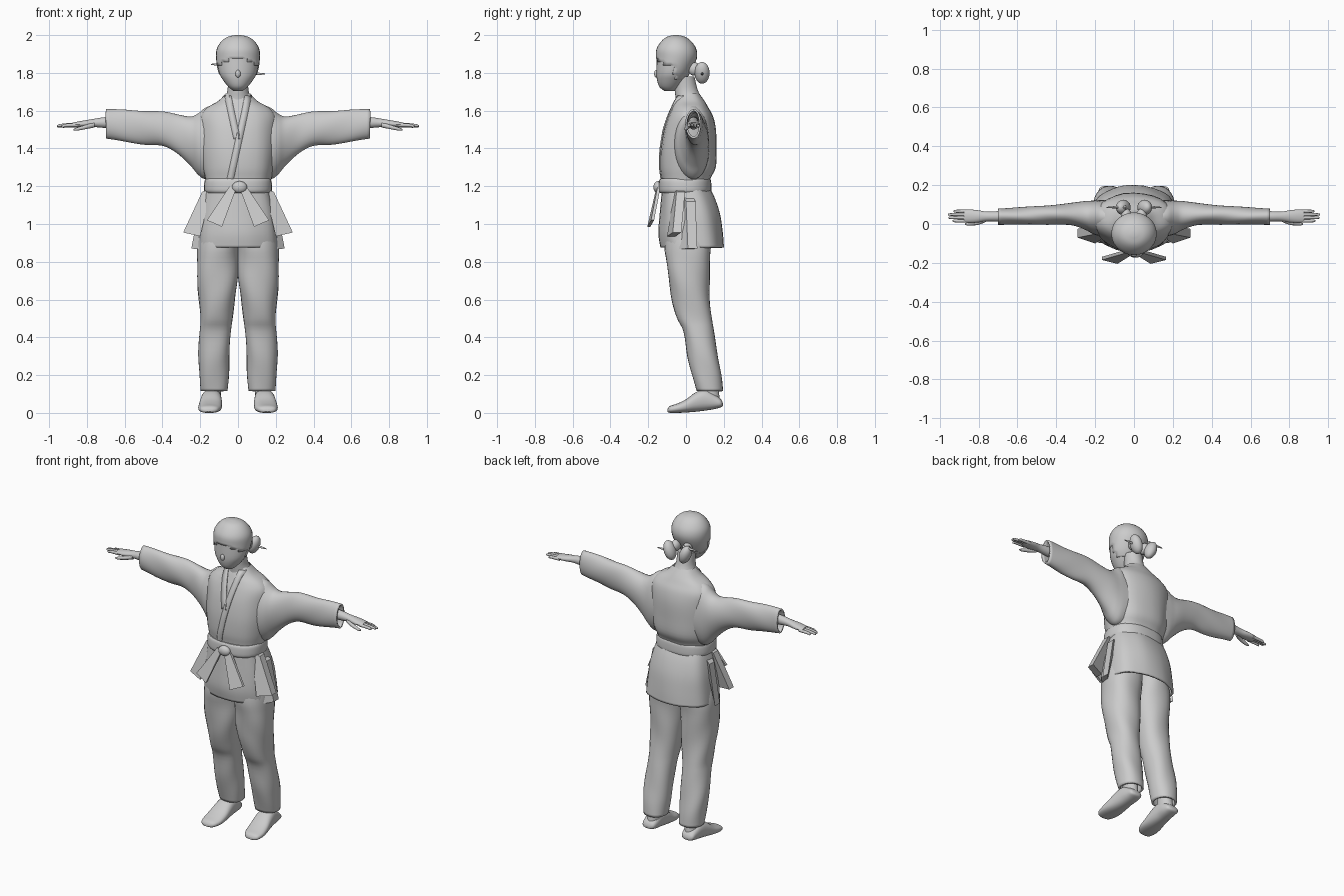
import bpy, bmesh, math
from mathutils import Vector

cube = bpy.data.objects.get("Cube")
if cube:
    bpy.data.objects.remove(cube, do_unlink=True)

grey = bpy.data.materials.new("plain grey")
grey.use_nodes = True
tone = (0.6, 0.6, 0.6, 1)
grey.diffuse_color = tone
grey.node_tree.nodes["Principled BSDF"].inputs["Base Color"].default_value = tone


def finish(name, bm, angle=45, wall=0):
    """Turn a bmesh into a smooth-shaded object, optionally with a cloth thickness."""
    bmesh.ops.recalc_face_normals(bm, faces=bm.faces)
    mesh = bpy.data.meshes.new(name)
    bm.to_mesh(mesh)
    bm.free()
    mesh.materials.append(grey)
    obj = bpy.data.objects.new(name, mesh)
    bpy.context.collection.objects.link(obj)
    bpy.ops.object.select_all(action='DESELECT')
    obj.select_set(True)
    bpy.context.view_layer.objects.active = obj
    bpy.ops.object.shade_smooth_by_angle(angle=math.radians(angle))
    if wall:
        solid = obj.modifiers.new("cloth", 'SOLIDIFY')
        solid.thickness, solid.offset = wall, -1
    return obj


def spline(rows, steps):
    """Catmull-Rom through the rows, so that every row is met exactly."""
    out = []
    for i in range(len(rows) - 1):
        a, b, c, d = (Vector(rows[min(max(k, 0), len(rows) - 1)]) for k in range(i - 1, i + 3))
        for j in range(steps):
            t = j / steps
            out.append(b + (c - a) * t / 2 + (a * 2 - b * 5 + c * 4 - d) * t * t / 2
                       + (b * 3 - a - c * 3 + d) * t ** 3 / 2)
    return out + [Vector(rows[-1])]


def loft(name, axis, rows, side=1, n=28, steps=4, power=2, fold=0, waves=5,
         twist=20, caps=(True, True), wall=0, keep=None):
    """Skin rings along an axis; a row is (position, low, high, low, high)."""
    bm = bmesh.new()
    rings = []
    for p, a0, a1, b0, b1 in spline([[float(v) for v in r] for r in rows], steps):
        ring = []
        for k in range(n):
            t = math.tau * k / n
            c, s = math.cos(t), math.sin(t)
            r = 1 + fold * math.sin(waves * t + twist * p)
            a = (a0 + a1) / 2 + r * (a1 - a0) / 2 * math.copysign(abs(c) ** (2 / power), c)
            b = (b0 + b1) / 2 + r * (b1 - b0) / 2 * math.copysign(abs(s) ** (2 / power), s)
            x, y, z = {'X': (p, a, b), 'Y': (a, p, b), 'Z': (a, b, p)}[axis]
            ring.append(bm.verts.new((x * side, y, z)))
        rings.append(ring)
    for lo, hi in zip(rings, rings[1:]):
        for k in range(n):
            bm.faces.new((lo[k], lo[k - 1], hi[k - 1], hi[k]))
    for use, ring in zip(caps, (rings[0], rings[-1])):
        if use:
            bm.faces.new(ring)
    if keep:
        bad = [f for f in bm.faces if not keep(f.calc_center_median())]
        bmesh.ops.delete(bm, geom=bad, context='FACES')
    return finish(name, bm, wall=wall)


def body(rows, grow=0):
    """Rows (z, half width, front, back) as centred loft rows."""
    return [(z, -w - grow, w + grow, f - grow, b + grow) for z, w, f, b in rows]


def slab(name, points, depth):
    """Cloth panel: a 3D outline given thickness along y."""
    bm = bmesh.new()
    face = bm.faces.new([bm.verts.new(p) for p in points])
    extra = bmesh.ops.extrude_face_region(bm, geom=[face])["geom"]
    moved = [v for v in extra if isinstance(v, bmesh.types.BMVert)]
    bmesh.ops.translate(bm, verts=moved, vec=(0, depth, 0))
    return finish(name, bm, 30)


def ball(name, place, size, tilt=0):
    bm = bmesh.new()
    bmesh.ops.create_uvsphere(bm, u_segments=20, v_segments=12, radius=1)
    obj = finish(name, bm)
    obj.location, obj.scale, obj.rotation_euler = place, size, (0, tilt, 0)
    return obj


# Head, with a raised shell of hair around the face
skull = body([(1.705, .025, -.115, -.06), (1.725, .05, -.14, -.035), (1.76, .078, -.153, -.005),
              (1.8, .1, -.157, .02), (1.87, .111, -.155, .052), (1.92, .108, -.152, .05),
              (1.96, .085, -.128, .025), (1.985, .052, -.098, -.008), (1.995, .01, -.06, -.045)])
loft("head", 'Z', skull)
hair = [(z + .005, a - .005, b + .005, c - .005, d + .005) for z, a, b, c, d in skull[2:]]
loft("hair", 'Z', hair, caps=(False, True), wall=.008,
     keep=lambda p: p.z > 1.885 - abs(p.x) * .4 or p.y > -.06)
ball("nose", (0, -.157, 1.795), (.014, .012, .02))
loft("neck", 'Z', body([(1.58, .09, -.06, .1), (1.66, .07, -.055, .085),
                        (1.71, .055, -.06, .062), (1.78, .055, -.06, .045)]))

# Jacket top
chest = [(1.18, .165, -.125, .12), (1.24, .175, -.13, .13), (1.3, .188, -.138, .158),
         (1.4, .198, -.135, .16), (1.5, .2, -.118, .157), (1.57, .198, -.095, .142),
         (1.615, .165, -.075, .118), (1.65, .105, -.06, .098), (1.69, .066, -.04, .07)]
loft("jacket", 'Z', body(chest), power=2.3, fold=.012, waves=7, twist=6, caps=(True, False))


def front_y(x, z):
    """Front of the jacket at a given place."""
    for lo, hi in zip(chest, chest[1:]):
        if z <= hi[0]:
            t = (z - lo[0]) / (hi[0] - lo[0])
            w, f, b = (lo[i] + (hi[i] - lo[i]) * t for i in (1, 2, 3))
            return (f + b) / 2 - (b - f) / 2 * max(0, 1 - abs(x / w) ** 2.3) ** (1 / 2.3)
    return chest[-1][2]


# Crossed lapel bands lying on the chest
for name, side, low in (("under_lapel", -1, 1.45), ("over_lapel", 1, 1.22)):
    bm = bmesh.new()
    last = None
    for i in range(17):
        t = i / 16
        z = 1.68 + (low - 1.68) * t
        x = side * (.055 - .1 * t * (1.68 - low) / .46)
        pair = [bm.verts.new((v, front_y(v, z) - .006, z)) for v in (x - .018, x + .018)]
        if last:
            bm.faces.new((last[0], last[1], pair[1], pair[0]))
        last = pair
    finish(name, bm, wall=.008)

# Skirt of the jacket, open below
loft("jacket_skirt", 'Z', body([(1.21, .165, -.125, .115), (1.14, .182, -.13, .15),
     (1.05, .198, -.137, .178), (.95, .207, -.143, .192), (.875, .212, -.132, .198)]),
     n=40, power=2.5, fold=.02, waves=6, twist=5, caps=(False, False), wall=.012)
# Belt, knot and hanging ends
loft("belt", 'Z', body([(1.165, .172, -.138, .128), (1.18, .18, -.145, .135),
                        (1.225, .178, -.143, .133), (1.24, .17, -.136, .128)]), power=2.4)
ball("belt_knot", (.008, -.148, 1.195), (.04, .025, .032))
for side, label in ((1, "left"), (-1, "right")):
    slab(label + "_belt_end", [(side * x, y, z) for x, y, z in (
        (.005, -.155, 1.2), (.045, -.15, 1.2), (.165, -.185, 1.02), (.085, -.205, .985))], .016)
    # Flared side panels of the jacket
    slab(label + "_side_flap", [(side * x, y, z) for x, y, z in (
        (.14, -.06, 1.19), (.19, -.05, 1.17), (.29, -.07, .955), (.2, -.1, .935))], .045)
    slab(label + "_lower_flap", [(side * x, y, z) for x, y, z in (
        (.15, -.02, 1.16), (.2, 0, 1.12), (.247, .01, .87), (.19, -.06, .865))], .05)

    # Sleeve, wide at the armpit and straight towards the cuff
    loft(label + "_sleeve", 'X', [
        (.1, -.06, .125, 1.24, 1.63), (.17, -.06, .125, 1.235, 1.615), (.21, -.05, .122, 1.262, 1.588),
        (.25, -.03, .118, 1.31, 1.572), (.32, -.008, .108, 1.372, 1.58), (.4, -.003, .1, 1.412, 1.594),
        (.5, -.003, .092, 1.422, 1.6), (.6, -.003, .085, 1.435, 1.604), (.7, -.003, .08, 1.453, 1.608)],
        side, fold=.025, waves=3, twist=25, caps=(True, False), wall=.01)
    # Forearm and palm
    loft(label + "_hand", 'X', [
        (.6, .01, .07, 1.5, 1.57), (.7, .012, .066, 1.508, 1.566), (.76, .014, .064, 1.513, 1.557),
        (.81, .007, .072, 1.512, 1.549), (.85, .006, .074, 1.512, 1.542), (.875, .01, .07, 1.517, 1.537)],
        side, n=16)
    for i, tip in enumerate((.935, .955, .957, .93)):
        y = .016 + i * .0165
        h = 1.527 - abs(i - 1) * .003
        loft(f"{label}_finger_{i + 1}", 'X', [
            (.85, y - .009, y + .009, h - .01, h + .01), (.91, y - .008, y + .008, h - .011, h + .007),
            (tip - .006, y - .006, y + .006, h - .013, h + .001), (tip, y - .002, y + .002, h - .009, h - .004)],
            side, n=10, steps=3)
    loft(label + "_thumb", 'X', [
        (.76, .012, .04, 1.51, 1.54), (.8, -.004, .02, 1.503, 1.527),
        (.85, -.008, .01, 1.494, 1.512), (.87, -.004, .004, 1.496, 1.503)], side, n=10, steps=3)

    # Trouser leg
    loft(label + "_trouser_leg", 'Z', [
        (1.05, -.005, .18, -.1, .13), (.9, -.004, .212, -.113, .135), (.8, -.002, .218, -.102, .127),
        (.7, .002, .215, -.092, .124), (.6, .015, .207, -.075, .127), (.5, .03, .2, -.047, .137),
        (.43, .038, .203, -.015, .147), (.3, .045, .21, .008, .17), (.2, .049, .205, .032, .187),
        (.115, .055, .197, .055, .195)],
        side, power=2.3, fold=.022, waves=3, twist=22, caps=(True, False), wall=.012)
    # Ankle and foot
    loft(label + "_ankle", 'Z', [(.2, .085, .17, .075, .17), (.11, .09, .172, .07, .175),
                                 (.05, .092, .18, .05, .185)], side, n=18)
    loft(label + "_foot", 'Y', [
        (-.098, .135, .175, .006, .02), (-.085, .108, .2, .0, .036), (-.045, .09, .21, .0, .05),
        (.0, .085, .208, .002, .072), (.05, .085, .2, .006, .108), (.1, .088, .192, .012, .125),
        (.15, .09, .185, .02, .1), (.185, .1, .178, .03, .072), (.195, .125, .155, .038, .052)],
        side, power=2.4)

    # Looped hair bun behind the head
    ball(label + "_bun", (side * .055, .085, 1.8), (.034, .04, .06), side * .35)
    ball(label + "_bun_root", (side * .04, .045, 1.82), (.028, .035, .035))
    h = 1.795 if side > 0 else 1.845
    loft(label + "_hair_pin", 'X', [(.04, .075, .095, h - .01, h + .01), (.1, .08, .092, h - .007, h + .007),
                                    (.142, .083, .088, h - .003, h + .003)], side, n=8, steps=2)
